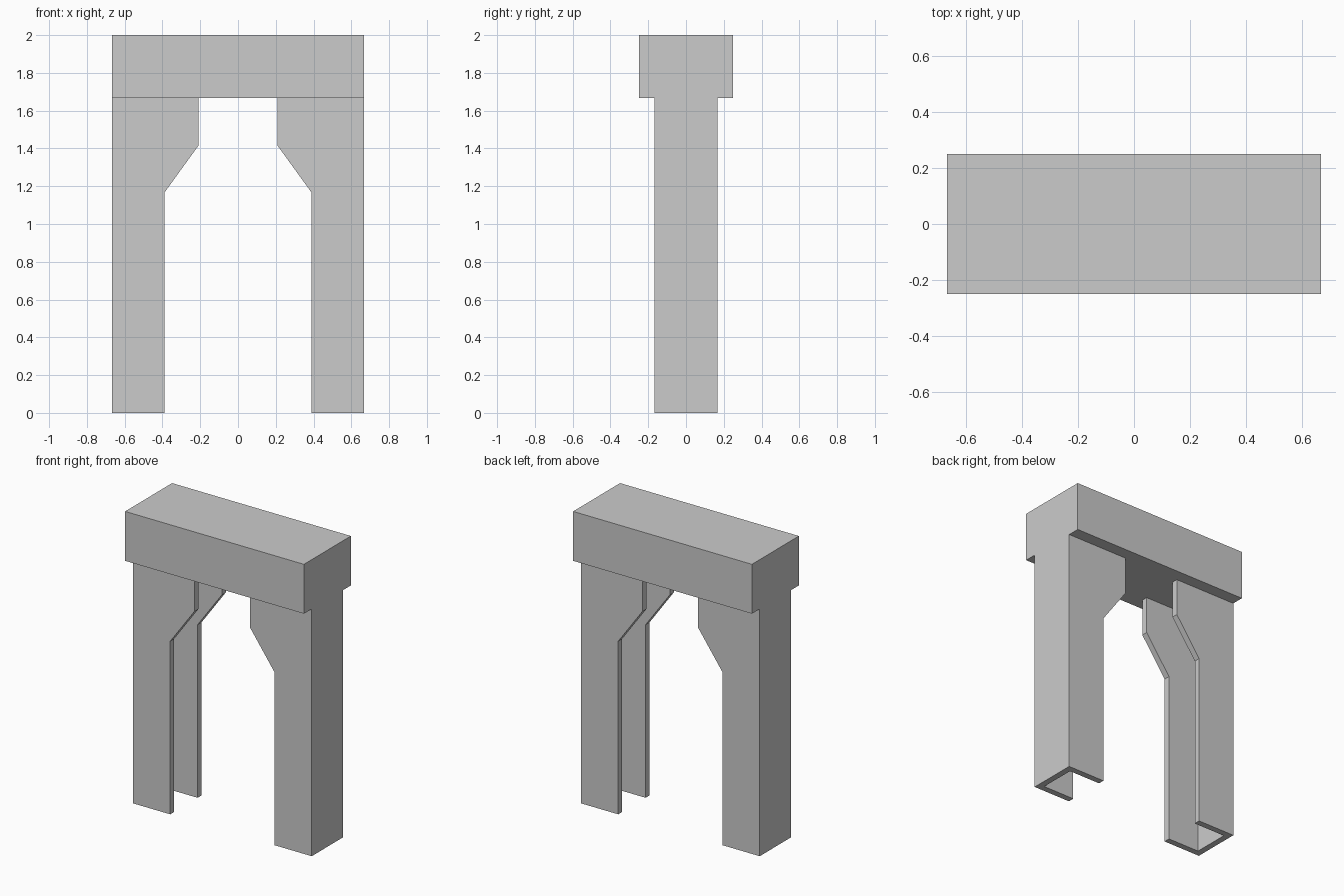
import bpy, bmesh
from mathutils import Vector

if "Cube" in bpy.data.objects:
    bpy.data.objects.remove(bpy.data.objects["Cube"])

HALF_W, TOP, BEAM_Z = 0.667, 2.0, 1.667
LEG_Y, WALL = 0.167, 0.042


def finish(name, bm):
    bmesh.ops.recalc_face_normals(bm, faces=bm.faces)
    mesh = bpy.data.meshes.new(name)
    bm.to_mesh(mesh)
    bm.free()
    obj = bpy.data.objects.new(name, mesh)
    bpy.context.collection.objects.link(obj)
    return obj


def box(name, lo, hi):
    lo, hi = Vector(lo), Vector(hi)
    bm = bmesh.new()
    bmesh.ops.create_cube(bm, size=1)
    bmesh.ops.scale(bm, vec=hi - lo, verts=bm.verts)
    bmesh.ops.translate(bm, vec=(lo + hi) / 2, verts=bm.verts)
    return finish(name, bm)


def extrude_y(name, profile, half_depth):
    bm = bmesh.new()
    face = bm.faces.new([bm.verts.new((x, -half_depth, z)) for x, z in profile])
    ext = bmesh.ops.extrude_face_region(bm, geom=[face])
    verts = [g for g in ext["geom"] if isinstance(g, bmesh.types.BMVert)]
    bmesh.ops.translate(bm, vec=(0, 2 * half_depth, 0), verts=verts)
    return finish(name, bm)


# Top beam
box("lintel", (-HALF_W, -0.25, BEAM_Z), (HALF_W, 0.25, TOP))

# Bracketed legs, right side mirrored to the left
legs = extrude_y("channel_legs", [
    (HALF_W, 0), (HALF_W, BEAM_Z), (0.208, BEAM_Z),
    (0.208, 1.417), (0.389, 1.167), (0.389, 0)], LEG_Y)

# Hollow each leg into a channel open towards the middle
cutter = box("channel_cutter", (0.1, -LEG_Y + WALL, -0.1),
             (HALF_W - WALL, LEG_Y - WALL, TOP))
cutter.hide_render = True
cutter.display_type = 'WIRE'

hollow = legs.modifiers.new("hollow", 'BOOLEAN')
hollow.operation = 'DIFFERENCE'
hollow.solver = 'EXACT'
hollow.object = cutter
mirror = legs.modifiers.new("mirror", 'MIRROR')
mirror.use_axis[0] = True
